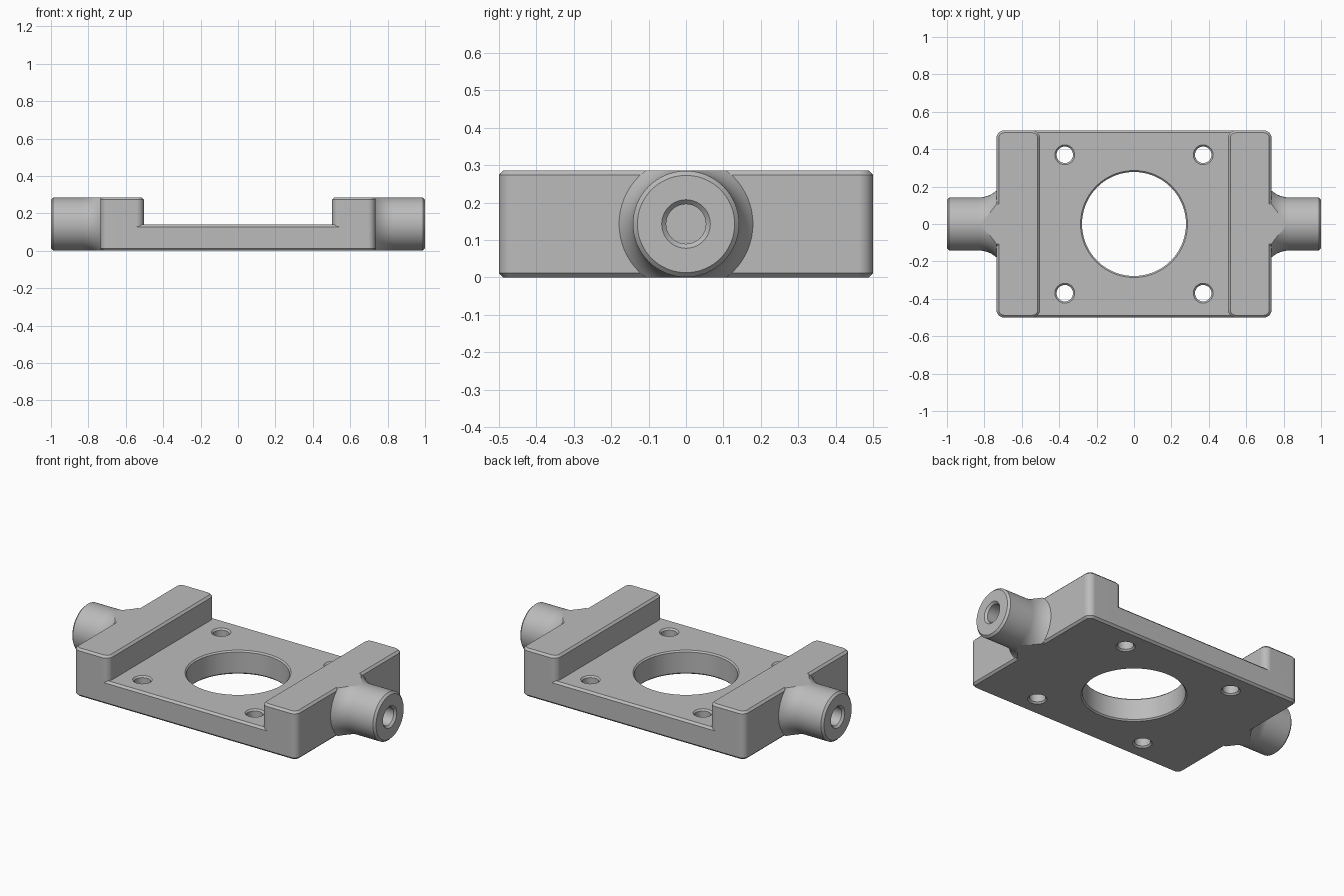
import bpy, bmesh, math

cube = bpy.data.objects.get("Cube")
if cube:
    bpy.data.objects.remove(cube, do_unlink=True)

HX, HY, HEIGHT, PLATE_Z = 0.735, 0.5, 0.286, 0.14
AXIS_Z = HEIGHT / 2
RAIL_IN, CORNER, CHAMFER = 0.503, 0.04, 0.012

metal = bpy.data.materials.new("plain grey metal")
metal.use_nodes = True
metal.diffuse_color = (0.5, 0.5, 0.5, 1)
metal.node_tree.nodes["Principled BSDF"].inputs["Base Color"].default_value = (0.5, 0.5, 0.5, 1)


def loft(name, rings):
    """Closed solid through a list of equally long point rings."""
    bm = bmesh.new()
    loops = [[bm.verts.new(p) for p in ring] for ring in rings]
    n = len(loops[0])
    for a, b in zip(loops, loops[1:]):
        for i in range(n):
            j = (i + 1) % n
            bm.faces.new((a[i], a[j], b[j], b[i]))
    bm.faces.new(loops[0])
    bm.faces.new(loops[-1])
    bmesh.ops.recalc_face_normals(bm, faces=bm.faces)
    mesh = bpy.data.meshes.new(name)
    bm.to_mesh(mesh)
    bm.free()
    mesh.materials.append(metal)
    obj = bpy.data.objects.new(name, mesh)
    bpy.context.collection.objects.link(obj)
    return obj


def block(name, cx, hx, hy, z0, z1, radius=0.0, chamfer=0.0, steps=8):
    """Box with rounded upright corners and chamfered top and bottom rims."""
    def ring(inset, z):
        r = max(radius - inset, 0)
        pts = []
        for k, (sx, sy) in enumerate([(1, 1), (-1, 1), (-1, -1), (1, -1)]):
            for i in range(steps + 1 if r else 1):
                a = math.pi / 2 * (k + i / steps)
                pts.append((cx + sx * (hx - inset - r) + r * math.cos(a),
                            sy * (hy - inset - r) + r * math.sin(a), z))
        return pts
    if not chamfer:
        return loft(name, [ring(0, z0), ring(0, z1)])
    return loft(name, [ring(chamfer, z0), ring(0, z0 + chamfer),
                       ring(0, z1 - chamfer), ring(chamfer, z1)])


def lathe(name, profile, place, sides=64):
    """Solid of revolution; place(t, u, v) maps axis position and offset to a point."""
    angles = [2 * math.pi * i / sides for i in range(sides)]
    return loft(name, [[place(t, r * math.cos(a), r * math.sin(a)) for a in angles]
                       for t, r in profile])


def combine(target, tool, operation):
    mod = target.modifiers.new(operation.title(), 'BOOLEAN')
    mod.operation, mod.solver, mod.object = operation, 'EXACT', tool
    bpy.context.view_layer.objects.active = target
    bpy.ops.object.modifier_apply(modifier=mod.name)
    bpy.data.objects.remove(tool, do_unlink=True)


# Base plate between the rails
body = block("trunnion_plate", 0, 0.62, HY, 0, PLATE_Z, 0, CHAMFER)

# Boss profile: concave flare running into a straight, chamfered pin
BOSS_R, FLARE_W, FLARE_H = 0.142, 0.095, 0.037
arc_r = (FLARE_W ** 2 + FLARE_H ** 2) / (2 * FLARE_H)
flare = []
for i in range(11):
    d = FLARE_W * (1 - i / 10)
    flare.append((HX + FLARE_W - d, BOSS_R + arc_r - math.sqrt(arc_r ** 2 - d * d)))
boss_profile = [(0.65, flare[0][1])] + flare + [(1 - CHAMFER, BOSS_R), (1, BOSS_R - CHAMFER)]
bore_profile = [(0.72, 0.053), (0.988, 0.053), (1.0, 0.065), (1.02, 0.065)]

for side, label in ((1, "left"), (-1, "right")):
    def along_x(t, u, v, s=side):
        return (s * t, u, AXIS_Z + v)

    # Raised side rail
    rail = block(label + "_rail", side * (HX + RAIL_IN) / 2, (HX - RAIL_IN) / 2, HY,
                 0, HEIGHT, CORNER, CHAMFER)
    combine(body, rail, 'UNION')
    # Pin boss, trimmed flush with the top and bottom of the rail
    boss = lathe(label + "_boss", boss_profile, along_x)
    combine(boss, block("trim", side * 0.85, 0.3, 0.4, 0, HEIGHT), 'INTERSECT')
    combine(body, boss, 'UNION')
    # Blind bore in the pin
    combine(body, lathe("bore", bore_profile, along_x, 48), 'DIFFERENCE')


def drill(x, y, radius, rim, sides):
    """Through hole with a chamfer at both rims."""
    profile = [(-0.02, radius + rim), (0, radius + rim), (rim, radius),
               (PLATE_Z - rim, radius), (PLATE_Z, radius + rim), (PLATE_Z + 0.02, radius + rim)]
    tool = lathe("drill", profile, lambda t, u, v: (x + u, y + v, t), sides)
    combine(body, tool, 'DIFFERENCE')


# Central opening and four bolt holes
drill(0, 0, 0.278, 0.008, 96)
for sx in (1, -1):
    for sy in (1, -1):
        drill(sx * 0.37, sy * 0.37, 0.044, 0.009, 40)

# Smooth curves, crisp edges
bpy.ops.object.select_all(action='DESELECT')
body.select_set(True)
bpy.context.view_layer.objects.active = body
bpy.ops.object.shade_smooth_by_angle(angle=math.radians(25))
weighted = body.modifiers.new("Weighted normals", 'WEIGHTED_NORMAL')
weighted.keep_sharp = True
